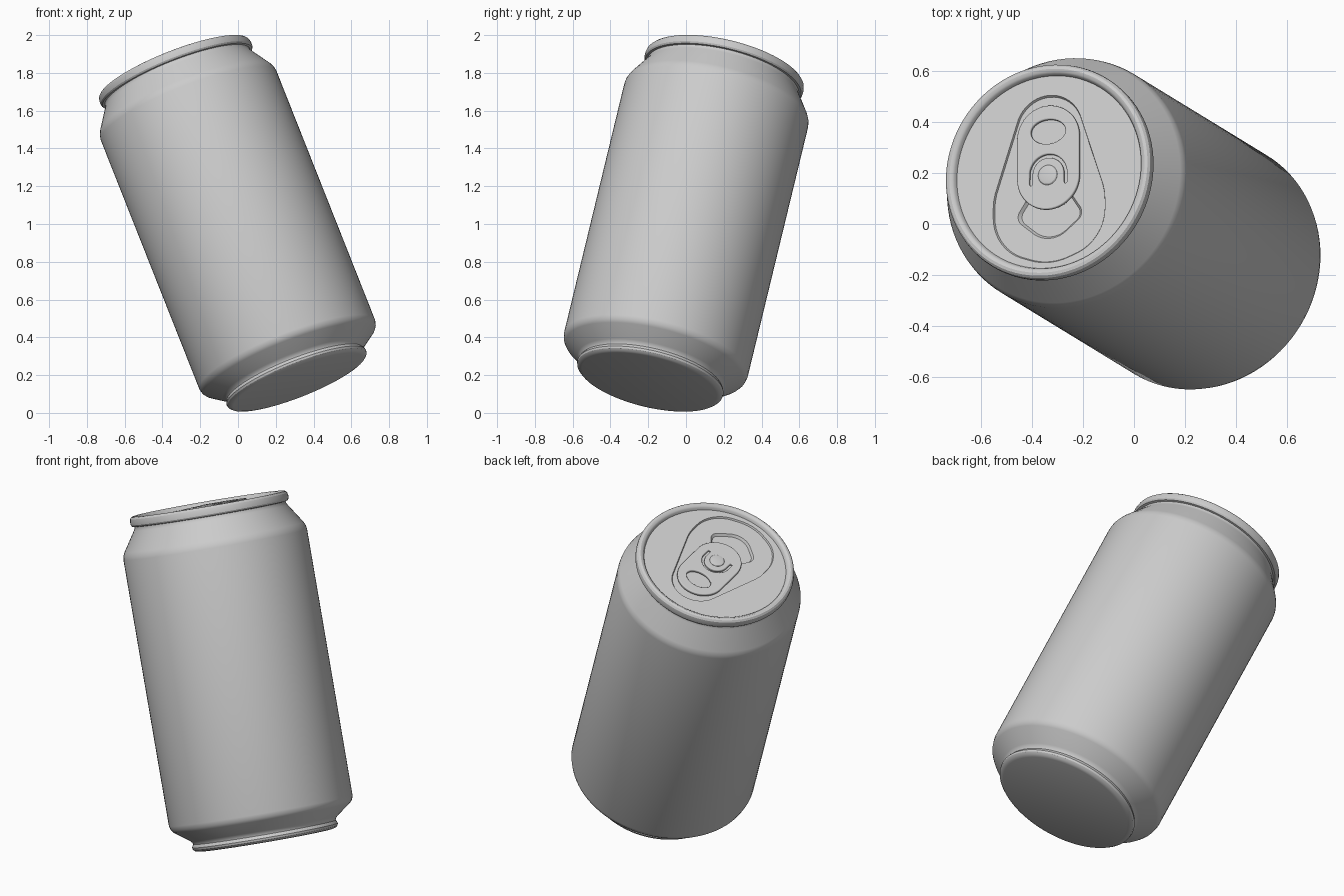
import bpy, bmesh, math
from mathutils import Vector, Matrix
from mathutils.geometry import convex_hull_2d

if "Cube" in bpy.data.objects:
    bpy.data.objects.remove(bpy.data.objects["Cube"])

# Tilted frame of the can: axis, with the lid's length direction in the y-z plane
axis = Vector((-0.396, 0.242, 1)).normalized()
v = Vector((0, axis.z, -axis.y)).normalized()
u = v.cross(axis)
FRAME = Matrix((u, v, axis)).transposed().to_4x4()
FRAME.translation = (0, 0, 0.967)
LID = 0.925


def link(name, data):
    ob = bpy.data.objects.new(name, data)
    bpy.context.collection.objects.link(ob)
    ob.matrix_world = FRAME
    return ob


def activate(ob):
    bpy.ops.object.select_all(action='DESELECT')
    ob.select_set(True)
    bpy.context.view_layer.objects.active = ob


def smooth(ob, angle=30):
    activate(ob)
    bpy.ops.object.shade_smooth_by_angle(angle=math.radians(angle))


def lathe(name, profile, steps=96, centre=(0, 0)):
    """Closed solid of revolution; flat caps at first and last point."""
    bm = bmesh.new()
    rings = []
    for r, t in profile:
        rings.append([bm.verts.new((centre[0] + r * math.cos(2 * math.pi * i / steps),
                                    centre[1] + r * math.sin(2 * math.pi * i / steps), t))
                      for i in range(steps)])
    for a, b in zip(rings, rings[1:]):
        for i in range(steps):
            j = (i + 1) % steps
            bm.faces.new((a[i], a[j], b[j], b[i]))
    bm.faces.new(rings[0][::-1])
    bm.faces.new(rings[-1])
    me = bpy.data.meshes.new(name)
    bm.to_mesh(me)
    bm.free()
    return link(name, me)


def arc(cx, cy, r, a0=0, a1=360, n=48, ry=None):
    return [(cx + r * math.cos(math.radians(a0 + (a1 - a0) * i / n)),
             cy + (ry or r) * math.sin(math.radians(a0 + (a1 - a0) * i / n))) for i in range(n)]


def hull(*circles):
    pts = [p for c in circles for p in arc(*c)]
    return [pts[i] for i in convex_hull_2d(pts)]


def cut(target, name, outline, depth, shrink):
    """Sink a recess with sloping walls into the lid."""
    bm = bmesh.new()
    mx = sum(p[0] for p in outline) / len(outline)
    my = sum(p[1] for p in outline) / len(outline)
    rings = []
    for s, t in ((shrink, LID - depth), (1, LID + 0.002), (1, LID + 0.02)):
        rings.append([bm.verts.new((mx + (x - mx) * s, my + (y - my) * s, t)) for x, y in outline])
    n = len(outline)
    for a, b in zip(rings, rings[1:]):
        for i in range(n):
            bm.faces.new((a[i], a[(i + 1) % n], b[(i + 1) % n], b[i]))
    bm.faces.new(rings[0][::-1])
    bm.faces.new(rings[-1])
    bmesh.ops.recalc_face_normals(bm, faces=bm.faces)
    me = bpy.data.meshes.new(name)
    bm.to_mesh(me)
    bm.free()
    cutter = link(name, me)
    cutter.hide_render = True
    mod = target.modifiers.new(name, 'BOOLEAN')
    mod.operation, mod.solver, mod.object = 'DIFFERENCE', 'EXACT', cutter
    activate(target)
    bpy.ops.object.modifier_apply(modifier=name)
    bpy.data.objects.remove(cutter)


# Can body: foot, lower bevel, wall, shoulder, rolled rim and sunken lid
can = lathe("can_body", [
    (0.365, -0.885), (0.383, -0.881), (0.394, -0.871), (0.397, -0.86), (0.393, -0.85),
    (0.388, -0.843), (0.391, -0.833), (0.403, -0.82), (0.482, -0.762), (0.494, -0.747),
    (0.5, -0.725), (0.5, 0.725), (0.497, 0.745), (0.488, 0.765), (0.418, 0.872),
    (0.412, 0.885), (0.412, 0.893), (0.424, 0.895), (0.43, 0.904), (0.431, 0.92),
    (0.428, 0.936), (0.42, 0.945), (0.409, 0.948), (0.398, 0.945), (0.391, 0.938), (0.386, LID)])

# Recessed lid panel and the mouth opening
cut(can, "panel_recess", hull((0, 0.17, 0.14), (0, -0.13, 0.235),
                              (-0.05, -0.165, 0.185), (0.05, -0.165, 0.185)), 0.009, 0.98)
cut(can, "mouth_recess", hull((-0.1, -0.17, 0.043), (0.1, -0.17, 0.043), (0, -0.155, 0.118)),
    0.022, 0.85)
smooth(can)

# Pull tab: rounded plate with finger hole and curved slot round the rivet
curve = bpy.data.curves.new("pull_tab", 'CURVE')
curve.dimensions, curve.fill_mode = '2D', 'BOTH'
curve.extrude, curve.bevel_depth, curve.bevel_resolution = 0.004, 0.005, 2
cy = -0.01
slot = (arc(0.072, cy - 0.035, 0.012, 180, 360, 8) + arc(0, cy, 0.084, 0, 180, 24)
        + arc(-0.072, cy - 0.035, 0.012, 180, 360, 8) + arc(0, cy, 0.06, 180, 0, 24))
for pts in (hull((0, 0.135, 0.125), (0, -0.022, 0.125)),
            arc(0, 0.16, 0.078, ry=0.054), slot):
    sp = curve.splines.new('POLY')
    sp.points.add(len(pts) - 1)
    for p, (x, y) in zip(sp.points, pts):
        p.co = (x, y, 0, 1)
    sp.use_cyclic_u = True
tab = link("pull_tab", curve)
tab.matrix_world = FRAME @ Matrix.Translation((0, 0, 0.93))
activate(tab)
bpy.ops.object.convert(target='MESH')
smooth(bpy.context.object, 40)

# Rivet holding the tab
smooth(lathe("rivet", [(0.04, 0.91), (0.04, 0.94), (0.036, 0.944), (0.028, 0.946)], 32, (0, -0.015)))
